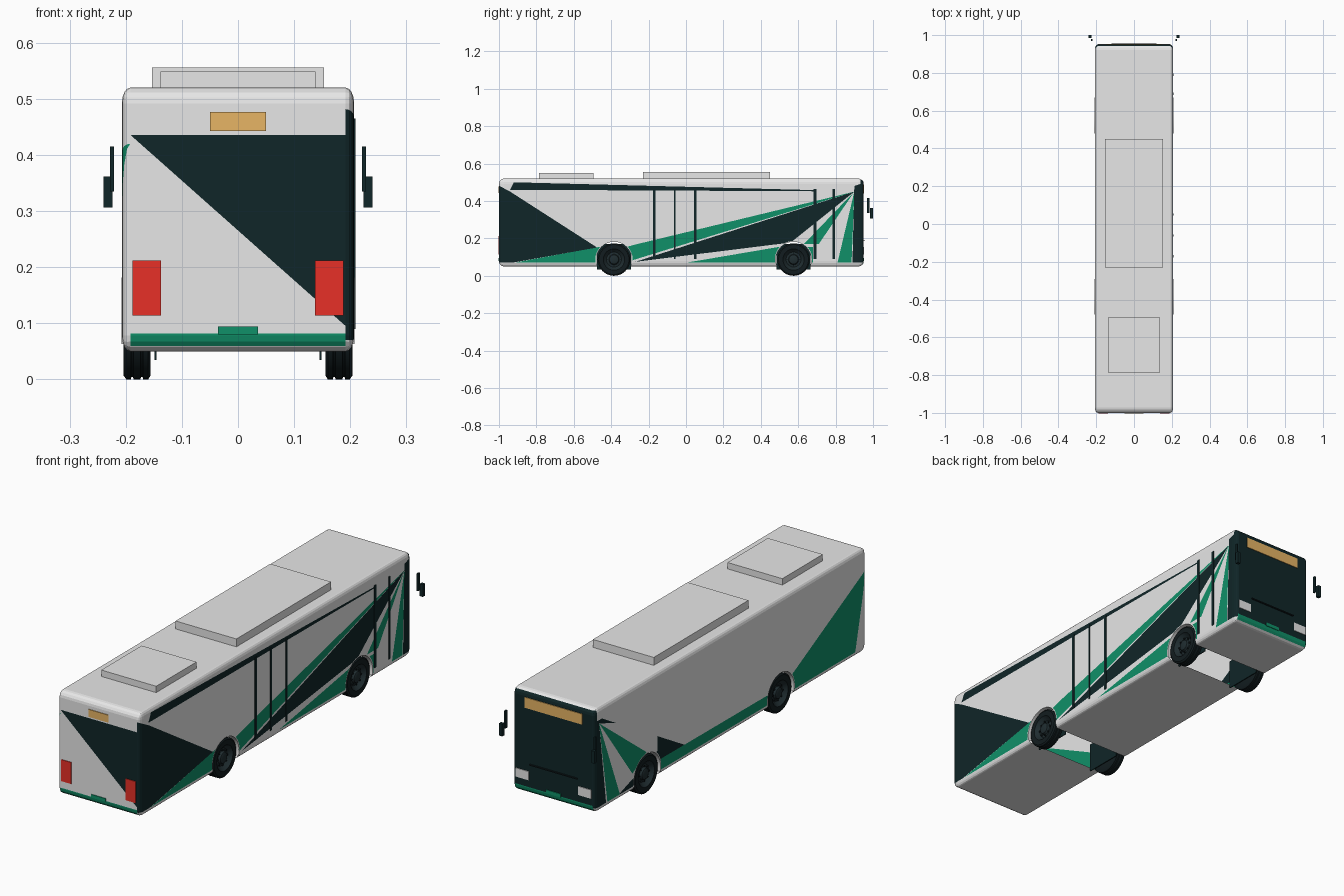
import bpy, bmesh, math
from mathutils import Vector, Matrix

if "Cube" in bpy.data.objects:
    bpy.data.objects.remove(bpy.data.objects["Cube"])

COLOURS = {
    "white_paint": (0.8, 0.8, 0.8),
    "dark_paint": (0.005, 0.019, 0.021),
    "green_paint": (0.005, 0.28, 0.14),
    "red_lamp": (0.8, 0.03, 0.02),
    "amber_sign": (0.8, 0.46, 0.13),
    "tyre_rubber": (0.006, 0.012, 0.014),
    "rim_metal": (0.014, 0.026, 0.03),
}
MATS = {}
for mat_name, rgb in COLOURS.items():
    m = bpy.data.materials.new(mat_name)
    m.use_nodes = True
    m.diffuse_color = (*rgb, 1)
    m.node_tree.nodes["Principled BSDF"].inputs["Base Color"].default_value = (*rgb, 1)
    MATS[mat_name] = m
W, D, G = 0, 1, 2  # white, dark, green slots on the body


def add_object(name, bm, *mats):
    mesh = bpy.data.meshes.new(name)
    bmesh.ops.recalc_face_normals(bm, faces=bm.faces)
    bm.to_mesh(mesh)
    bm.free()
    for mat in mats:
        mesh.materials.append(MATS[mat])
    ob = bpy.data.objects.new(name, mesh)
    bpy.context.collection.objects.link(ob)
    return ob


def box(name, lo, hi, mat):
    lo, hi = Vector(lo), Vector(hi)
    bm = bmesh.new()
    bmesh.ops.create_cube(bm, size=1, matrix=Matrix.Translation((lo + hi) / 2)
                          @ Matrix.Diagonal((*(hi - lo), 1)))
    return add_object(name, bm, mat)


def paint(bm, axis, side, limit, patches):
    """Cut convex patches into one side of the body and colour them."""
    def region():
        return [f for f in bm.faces if f.normal[axis] * side > limit]

    def flat(co):
        return Vector((co[1 - axis], co[2]))

    for colour, points in patches:
        pts = [Vector(p) for p in points]
        pairs = list(zip(pts, pts[1:] + pts[:1]))
        for a, b in pairs:
            d = b - a
            normal, co = Vector((0, 0, d.x)), Vector((0, 0, a.y))
            normal[1 - axis], co[1 - axis] = -d.y, a.x
            faces = region()
            geom = faces + list({e for f in faces for e in f.edges}) \
                + list({v for f in faces for v in f.verts})
            bmesh.ops.bisect_plane(bm, geom=geom, dist=1e-5, plane_co=co, plane_no=normal.normalized())
        bm.normal_update()
        for f in region():
            c = flat(f.calc_center_median())
            turns = [(b - a).cross(c - a) for a, b in pairs]
            if all(t >= 0 for t in turns) or all(t <= 0 for t in turns):
                f.material_index = colour


def rect(x0, z0, x1, z1):
    return [(x0, z0), (x1, z0), (x1, z1), (x0, z1)]


# Body shell: rounded box
bm = bmesh.new()
bevel = Vector((0.015, 0.028, 0.028))
size = Vector((0.414, 1.95, 0.47))
bmesh.ops.create_cube(bm, size=1)
bmesh.ops.scale(bm, vec=[s / b for s, b in zip(size, bevel)], verts=bm.verts)
bmesh.ops.bevel(bm, geom=bm.edges[:], offset=1, segments=4, profile=0.5, affect='EDGES')
bmesh.ops.scale(bm, vec=bevel, verts=bm.verts)
bmesh.ops.translate(bm, vec=(0, -0.025, 0.285), verts=bm.verts)
bm.normal_update()

# Livery of the door side
apex = (0.9, 0.45)
paint(bm, 0, 1, 0.15, [
    (G, [(-0.92, 0.07), (-0.46, 0.155), (-0.3, 0.155), (-0.3, 0.07)]),
    (D, [(-1.01, 0.495), (-0.94, 0.45), (-0.40, 0.165), (-0.5, 0.147), (-0.93, 0.07), (-1.01, 0.07)]),
    (D, [(-0.92, 0.5), (0.69, 0.458), (0.69, 0.452), (-0.94, 0.46)]),
    (G, [(-0.4, 0.13), (-0.28, 0.165), apex, (-0.3, 0.075)]),
    (W, [(-0.3, 0.072), (-0.28, 0.085), apex]),
    (D, [(-0.27, 0.075), apex, (0.56, 0.178)]),
    (G, [(0.0, 0.07), (0.5, 0.155), (0.68, 0.155), (0.68, 0.07)]),
    (G, [(0.63, 0.17), (0.71, 0.17), apex]),
    (G, [(0.81, 0.07), (0.885, 0.07), apex]),
    (D, [(0.89, 0.07), (0.96, 0.07), (0.96, 0.5), (0.9, 0.48)]),
])
# Livery of the far side
nose = (0.92, 0.45)
paint(bm, 0, -1, 0.15, [
    (D, [(-1.01, 0.485), (-1.01, 0.07), (0.96, 0.07), (0.96, 0.5), (0.9, 0.465)]),
    (G, [(0.52, 0.07), (0.47, 0.12), (-0.3, 0.115), (-0.3, 0.07)]),
    (W, [nose, (0.31, 0.228), (0.5, 0.165), (0.5, 0.07), (0.87, 0.07)]),
    (G, [nose, (0.68, 0.13), (0.58, 0.19)]),
    (G, [nose, (0.86, 0.07), (0.77, 0.07)]),
    (W, [(-1.0, 0.44), (-0.33, 0.19), (-0.33, 0.07), (-0.92, 0.07)]),
    (G, [(-1.0, 0.42), (-0.46, 0.14), (-0.46, 0.07), (-0.92, 0.07)]),
])
# Mirror end (dark windscreen) and lamp end
paint(bm, 1, 1, 0.3, [(D, rect(-0.21, 0.083, 0.21, 0.512)), (G, rect(-0.195, 0.058, 0.195, 0.083))])
paint(bm, 1, -1, 0.3, [
    (D, [(-0.192, 0.436), (0.192, 0.436), (0.192, 0.095)]),
    (G, rect(-0.192, 0.06, 0.192, 0.082)),
])
bmesh.ops.dissolve_limit(bm, angle_limit=0.01, verts=bm.verts, edges=bm.edges, delimit={'MATERIAL'})
body = add_object("body_shell", bm, "white_paint", "dark_paint", "green_paint")

# Wheel openings, left open inside
AXLES = {"lamp_end": -0.385, "mirror_end": 0.575}
R, HUB, ARCH = 0.087, 0.087, 0.095
turn = Matrix.Rotation(math.pi / 2, 4, 'Y')
for end, y in AXLES.items():
    cb = bmesh.new()
    bmesh.ops.create_cone(cb, cap_ends=True, segments=48, radius1=ARCH, radius2=ARCH, depth=1,
                          matrix=Matrix.Translation((0, y, HUB)) @ turn)
    cutter = add_object(end + "_arch_cutter", cb)
    cutter.hide_render = True
    mod = body.modifiers.new("arch", 'BOOLEAN')
    mod.operation, mod.solver, mod.object = 'DIFFERENCE', 'EXACT', cutter
    bpy.context.view_layer.objects.active = body
    bpy.ops.object.modifier_apply(modifier=mod.name)
    bpy.data.objects.remove(cutter)
bm = bmesh.new()
bm.from_mesh(body.data)
tunnel = [f for f in bm.faces if abs(f.normal.x) < 0.1 and any(
    all(abs(math.hypot(v.co.y - y, v.co.z - HUB) - ARCH) < 1e-3 for v in f.verts) for y in AXLES.values())]
bmesh.ops.delete(bm, geom=tunnel, context='FACES')
bm.to_mesh(body.data)
bm.free()


def lathe(name, profile, y, mat, steps=40, angle=math.tau, start=0.0):
    """Spin an (x, radius) profile about a wheel axle."""
    bm = bmesh.new()
    rot = Matrix.Rotation(start, 3, 'X')
    vs = [bm.verts.new(rot @ Vector((x, r, 0)) + Vector((0, y, HUB))) for x, r in profile]
    es = [bm.edges.new(p) for p in zip(vs, vs[1:])]
    bmesh.ops.spin(bm, geom=vs + es, cent=(0, y, HUB), axis=(1, 0, 0), angle=angle, steps=steps)
    bmesh.ops.remove_doubles(bm, verts=bm.verts, dist=1e-5)
    ob = add_object(name, bm, mat)
    bpy.ops.object.select_all(action='DESELECT')
    ob.select_set(True)
    bpy.context.view_layer.objects.active = ob
    bpy.ops.object.shade_smooth_by_angle(angle=math.radians(35))


# Wheels, arch lips and inner well plates
tyre = [(0.157, 0.05), (0.156, 0.08), (0.16, R), (0.169, R), (0.17, 0.083), (0.173, 0.083), (0.174, R),
        (0.186, R), (0.187, 0.083), (0.19, 0.083), (0.191, R), (0.199, R), (0.204, 0.08), (0.204, 0.057)]
rim = [(0.157, 0.05), (0.157, 0), (0.16, 0)]
dish = [(0.204, 0.057), (0.198, 0.053), (0.186, 0.04), (0.188, 0.028), (0.198, 0.024), (0.201, 0.018), (0.201, 0)]
lip = [(0.17, ARCH), (0.208, ARCH), (0.208, ARCH + 0.005)]
for end, y in AXLES.items():
    for s, side in ((1, "left"), (-1, "right")):
        tag = f"{end}_{side}_"
        for part, prof, mat in (("tyre", tyre, "tyre_rubber"), ("rim_back", rim, "tyre_rubber"),
                                ("rim_dish", dish, "rim_metal")):
            lathe(tag + part, [(s * x, r) for x, r in prof], y, mat)
        lathe(tag + "arch_lip", [(s * x, r) for x, r in lip], y, "white_paint", 24, math.pi + 0.5, -0.25)
        box(tag + "well_plate", (s * 0.147 - 0.002, y - 0.09, 0.035), (s * 0.147 + 0.002, y + 0.09, 0.17), "dark_paint")
        bolts = bmesh.new()
        for i in range(8):
            a = i * math.tau / 8
            bmesh.ops.create_cone(bolts, cap_ends=True, segments=6, radius1=0.004, radius2=0.004, depth=0.008,
                                  matrix=Matrix.Translation((s * 0.19, y + 0.034 * math.cos(a),
                                                             HUB + 0.034 * math.sin(a))) @ turn)
        add_object(tag + "wheel_bolts", bolts, "tyre_rubber")

# Roof units
box("roof_unit_long", (-0.153, -0.23, 0.515), (0.153, 0.45, 0.556), "white_paint")
box("roof_unit_short", (-0.138, -0.785, 0.515), (0.138, -0.495, 0.549), "white_paint")

# Door seams
for i, (y, w) in enumerate([(-0.17, 0.014), (-0.06, 0.01), (0.05, 0.012), (0.69, 0.014), (0.79, 0.012)]):
    box(f"door_seam_{i + 1}", (0.204, y - w / 2, 0.09), (0.2095, y + w / 2, 0.465), "dark_paint")

# Lamp end fittings
box("lamp_end_sign", (-0.05, -1.003, 0.443), (0.05, -0.997, 0.477), "amber_sign")
box("lamp_end_plate", (-0.036, -1.003, 0.08), (0.036, -0.997, 0.094), "green_paint")
# Mirror end fittings
box("mirror_end_sign", (-0.145, 0.947, 0.44), (0.145, 0.953, 0.488), "amber_sign")
box("mirror_end_plate", (-0.036, 0.947, 0.08), (0.036, 0.953, 0.096), "green_paint")
box("wiper", (-0.12, 0.948, 0.185), (0.12, 0.956, 0.19), "tyre_rubber")
for s, side in ((1, "left"), (-1, "right")):
    def pair(name, x0, x1, y0, y1, z0, z1, mat):
        a, b = sorted((s * x0, s * x1))
        box(f"{side}_{name}", (a, y0, z0), (b, y1, z1), mat)
    pair("tail_lamp", 0.137, 0.188, -1.003, -0.997, 0.114, 0.212, "red_lamp")
    pair("headlamp", 0.125, 0.19, 0.947, 0.953, 0.115, 0.155, "white_paint")
    pair("mirror_arm", 0.221, 0.228, 0.968, 0.98, 0.335, 0.415, "dark_paint")
    pair("mirror_head", 0.224, 0.24, 0.985, 1.0, 0.306, 0.362, "dark_paint")
